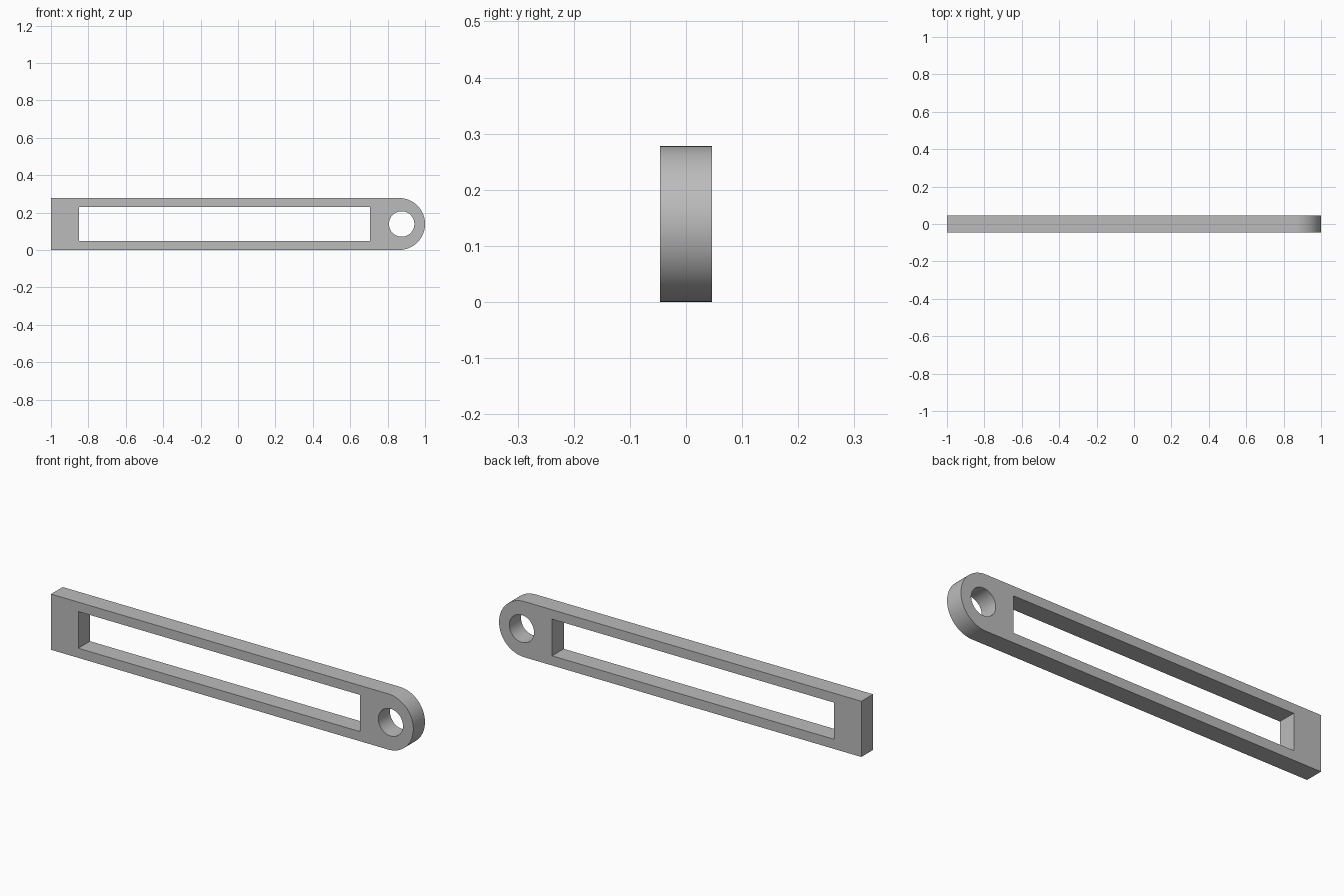
import bpy
import math

cube = bpy.data.objects.get("Cube")
if cube:
    bpy.data.objects.remove(cube, do_unlink=True)

HEIGHT = 0.278
RADIUS = HEIGHT / 2
HALF_DEPTH = 0.046


def arc(cx, cz, r, start, end, steps):
    """Points along a circular arc, angles in degrees."""
    angles = [math.radians(start + (end - start) * i / steps) for i in range(steps + 1)]
    return [(cx + r * math.cos(a), cz + r * math.sin(a)) for a in angles]


# Flat profile: square left end, round right end, long window and pivot hole
outline = [(-1, HEIGHT), (-1, 0)] + arc(1 - RADIUS, RADIUS, RADIUS, -90, 90, 48)
window = [(-0.849, 0.048), (0.707, 0.048), (0.707, 0.231), (-0.849, 0.231)]
pivot_hole = arc(0.875, RADIUS, 0.068, 0, 360, 64)[:-1]

profile = bpy.data.curves.new("slotted_link_profile", "CURVE")
profile.dimensions = "2D"
profile.fill_mode = "BOTH"
profile.extrude = HALF_DEPTH
for loop in (outline, window, pivot_hole):
    spline = profile.splines.new("POLY")
    spline.points.add(len(loop) - 1)
    for point, (x, z) in zip(spline.points, loop):
        point.co = (x, z, 0, 1)
    spline.use_cyclic_u = True

# Stand the profile upright and turn it into a solid mesh
link = bpy.data.objects.new("slotted_link", profile)
bpy.context.collection.objects.link(link)
link.rotation_euler.x = math.pi / 2
bpy.ops.object.select_all(action="DESELECT")
link.select_set(True)
bpy.context.view_layer.objects.active = link
bpy.ops.object.convert(target="MESH")
link = bpy.context.object
bpy.ops.object.transform_apply(location=False, rotation=True, scale=False)
bpy.ops.object.mode_set(mode="EDIT")
bpy.ops.mesh.select_all(action="SELECT")
bpy.ops.mesh.remove_doubles(threshold=0.0001)
bpy.ops.mesh.normals_make_consistent(inside=False)
bpy.ops.object.mode_set(mode="OBJECT")
bpy.ops.object.shade_smooth_by_angle(angle=math.radians(30))

# Plain grey metal
grey = bpy.data.materials.new("grey_metal")
grey.use_nodes = True
colour = (0.5, 0.5, 0.5, 1)
grey.diffuse_color = colour
grey.node_tree.nodes["Principled BSDF"].inputs["Base Color"].default_value = colour
link.data.materials.clear()
link.data.materials.append(grey)
